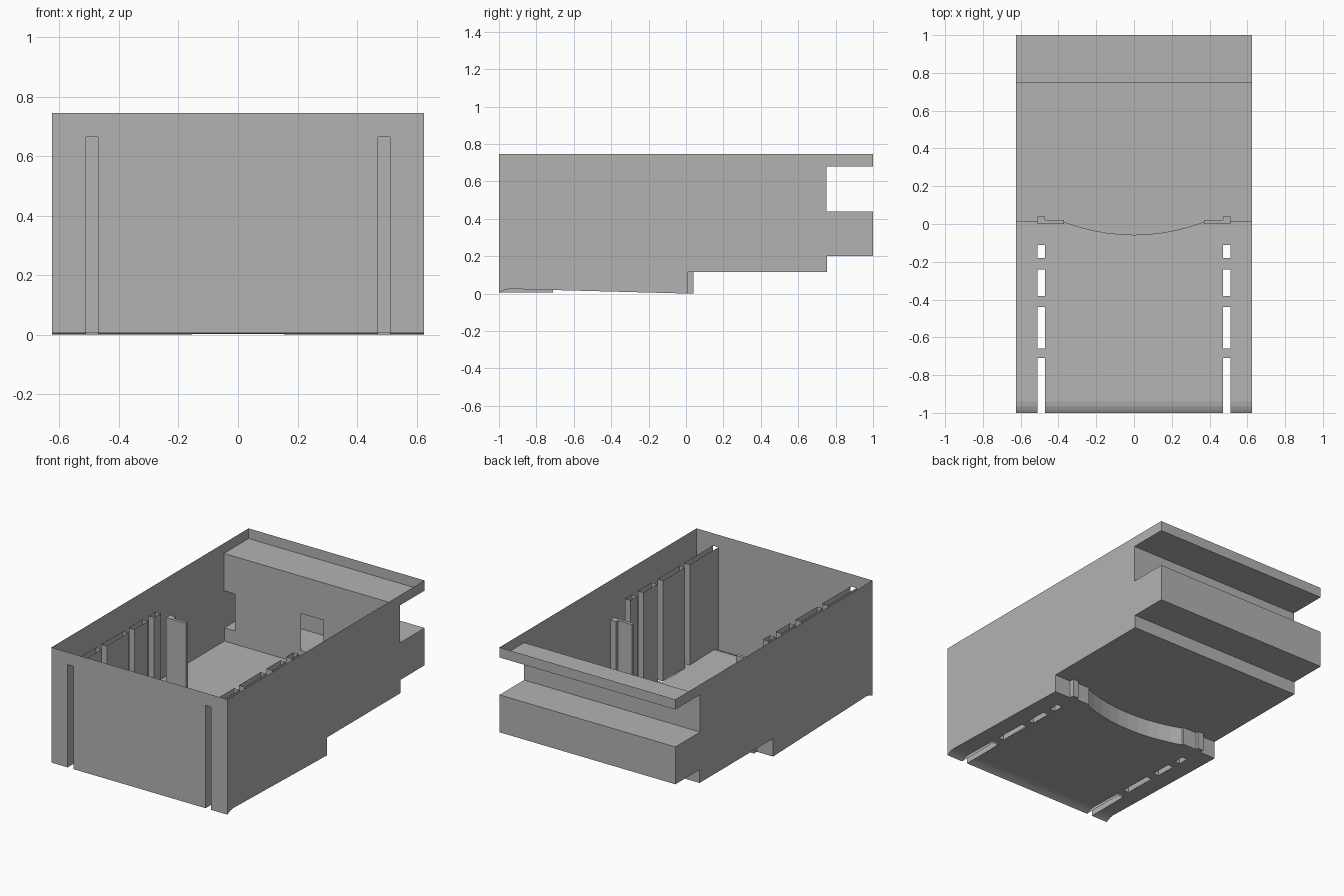
import bpy
import bmesh

if "Cube" in bpy.data.objects:
    bpy.data.objects.remove(bpy.data.objects["Cube"], do_unlink=True)

grey = bpy.data.materials.new("plain grey")
grey.use_nodes = True
grey.diffuse_color = (0.45, 0.45, 0.45, 1)
grey.node_tree.nodes["Principled BSDF"].inputs["Base Color"].default_value = grey.diffuse_color

W = 0.625                      # half width
TOP = 0.745                    # rim height
SLOT_IN, SLOT_OUT = 0.47, 0.51
SLOT_TOP = 0.665
DECK = 0.115                   # rear floor height
SLOTS = [(-1, -0.71), (-0.66, -0.44), (-0.38, -0.24), (-0.18, -0.11)]
# Underside of the front half, with a rolled front lip
LIP = [(-1, 0.005), (-0.985, 0.013), (-0.965, 0.021), (-0.94, 0.025)]


def floor_z(y):
    for (y0, z0), (y1, z1) in zip(LIP, LIP[1:]):
        if y <= y1:
            return z0 + (z1 - z0) * (y - y0) / (y1 - y0)
    return 0.025 * (0.01 - y) / 0.95


def step_y(x):
    """Step between the two floors, bowed forward in the middle."""
    return 0.01 - 0.07 * max(0, 1 - (x / 0.375) ** 2)


def make(name, faces, outward=None):
    bm = bmesh.new()
    for pts in faces:
        bm.faces.new([bm.verts.new(p) for p in pts])
    bmesh.ops.remove_doubles(bm, verts=bm.verts, dist=0.0005)
    bmesh.ops.recalc_face_normals(bm, faces=bm.faces)
    mesh = bpy.data.meshes.new(name)
    bm.to_mesh(mesh)
    bm.free()
    mesh.materials.append(grey)
    obj = bpy.data.objects.new(name, mesh)
    bpy.context.collection.objects.link(obj)
    return obj


def strip(path, x0, x1):
    """Sheet swept across x along a (y, z) path."""
    return [[(x0, *a), (x1, *a), (x1, *b), (x0, *b)] for a, b in zip(path, path[1:])]


def tube(x0, x1, y0, y1, z0, z1, sides="front back left right"):
    walls = {"front": [(x0, y0), (x1, y0)], "back": [(x1, y1), (x0, y1)],
             "left": [(x1, y0), (x1, y1)], "right": [(x0, y1), (x0, y0)]}
    return [[(*a, z0), (*b, z0), (*b, z1), (*a, z1)]
            for a, b in (walls[s] for s in sides.split())]


def box(x0, x1, y0, y1, z0, z1):
    caps = [[(x0, y0, z), (x1, y0, z), (x1, y1, z), (x0, y1, z)] for z in (z0, z1)]
    return tube(x0, x1, y0, y1, z0, z1) + caps


# Side walls
rear = [(0.01, DECK), (0.755, DECK), (0.755, 0.2), (1, 0.2), (1, 0.44),
        (0.75, 0.44), (0.75, 0.68), (1, 0.68), (1, TOP)]
outline = LIP + [(0.01, 0)] + rear + [(-1, TOP)]
for side, sx in (("left", W), ("right", -W)):
    make(side + "_side_wall", [[(sx, y, z) for y, z in outline]])

# Front wall with two tall slots
front = strip([(-1, SLOT_TOP), (-1, TOP)], -W, W)
for a, b in ((-W, -SLOT_OUT), (-SLOT_IN, SLOT_IN), (SLOT_OUT, W)):
    front += strip([(-1, 0.005), (-1, SLOT_TOP)], a, b)
make("front_wall", front)

# Front floor, pierced by the slots and ending on the bowed step
xs = [-W, -SLOT_OUT, -SLOT_IN] + [0.075 * i for i in range(-5, 6)] + [SLOT_IN, SLOT_OUT, W]
ys = sorted({y for s in SLOTS for y in s} | {y for y, z in LIP})
floor, step, deck = [], [], []
for x0, x1 in zip(xs, xs[1:]):
    slotted = SLOT_IN < abs(x0 + x1) / 2 < SLOT_OUT
    for y0, y1 in zip(ys, ys[1:]):
        mid = (y0 + y1) / 2
        if not (slotted and any(a < mid < b for a, b in SLOTS)):
            floor += strip([(y0, floor_z(y0)), (y1, floor_z(y1))], x0, x1)
    a, b, y = step_y(x0), step_y(x1), ys[-1]
    floor.append([(x0, y, floor_z(y)), (x1, y, floor_z(y)),
                  (x1, b, floor_z(b)), (x0, a, floor_z(a))])
    step.append([(x0, a, floor_z(a)), (x1, b, floor_z(b)), (x1, b, DECK), (x0, a, DECK)])
    deck.append([(x0, a, DECK), (x1, b, DECK), (x1, 0.755, DECK), (x0, 0.755, DECK)])
make("front_floor", floor)
make("floor_step", step)
make("rear_floor", deck)

# Rear shell: lower box, recess and upper ledge with its rim
make("rear_shell", strip(rear[1:], -W, W))

# Partitions closing the lower rear box, leaving middle and side openings
for side, s in (("left", 1), ("right", -1)):
    make(side + "_partition", strip([(0.755, 0.2), (0.755, 0.44)], s * 0.08, s * 0.55))

    # Open slot sleeves rising from the front floor
    x0, x1 = sorted((s * SLOT_IN, s * SLOT_OUT))
    for i, (y0, y1) in enumerate(SLOTS):
        sides = "back left right" if i == 0 else "front back left right"
        make(f"{side}_slot_sleeve_{i + 1}",
             tube(x0, x1, y0, y1, floor_z(y0), SLOT_TOP, sides))

    # Post and plate standing on the step
    make(side + "_step_post", box(x0, x1, 0, 0.04, 0, 0.585))
    x0, x1 = sorted((s * 0.37, s * SLOT_IN))
    make(side + "_step_plate", box(x0, x1, 0, 0.02, 0, 0.585))
